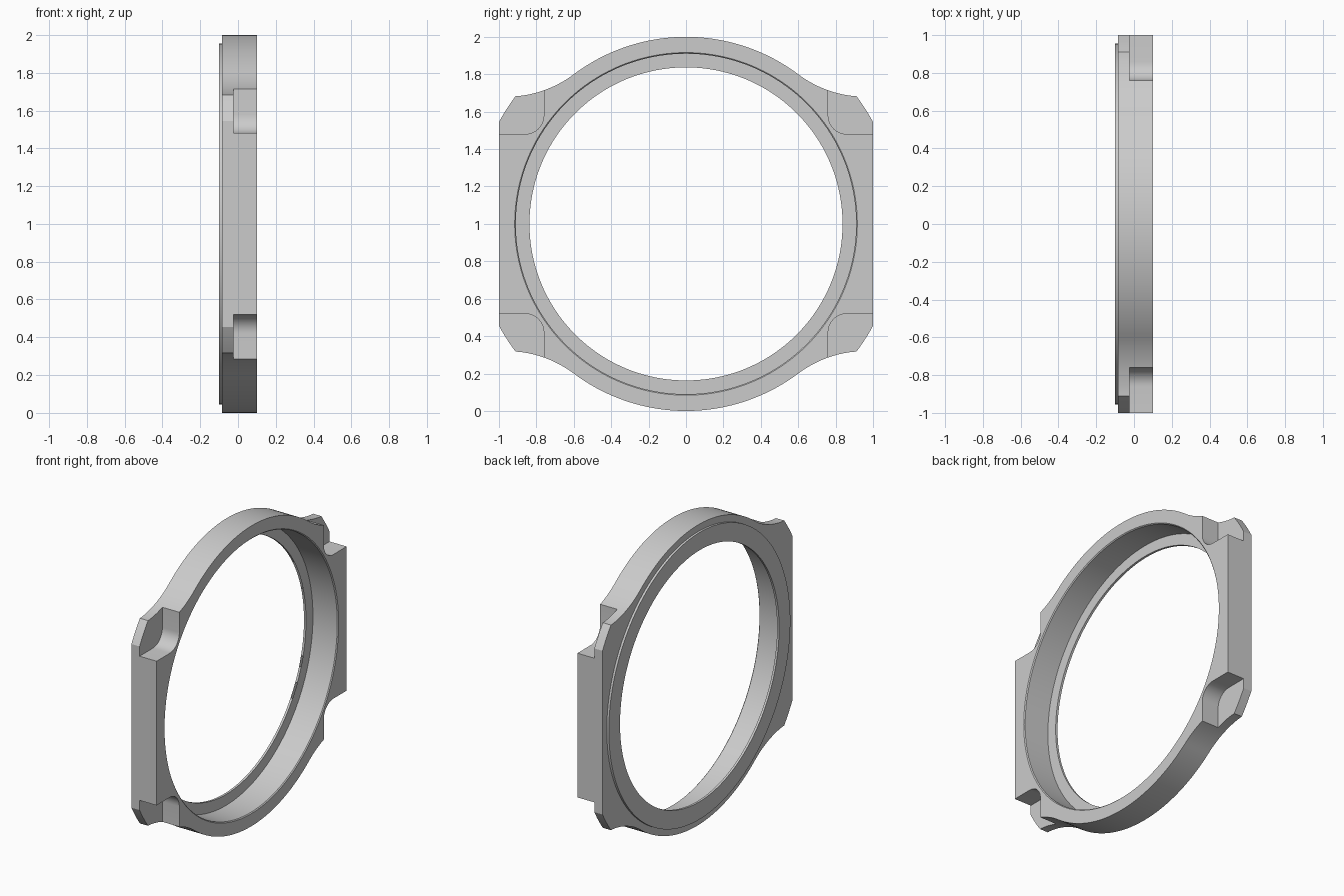
import bpy
import bmesh
from math import pi, cos, sin, atan2, radians, hypot

cube = bpy.data.objects.get("Cube")
if cube:
    bpy.data.objects.remove(cube, do_unlink=True)

CENTRE_Z = 1.0
BACK, LIP, FRONT = -0.085, -0.1, 0.1     # x positions of the plate and its lip

grey = bpy.data.materials.new("plain grey")
grey.use_nodes = True
grey.diffuse_color = (0.6, 0.6, 0.6, 1)
grey.node_tree.nodes["Principled BSDF"].inputs["Base Color"].default_value = (0.6, 0.6, 0.6, 1)


def finish(bm, name):
    bmesh.ops.recalc_face_normals(bm, faces=bm.faces)
    mesh = bpy.data.meshes.new(name)
    bm.to_mesh(mesh)
    bm.free()
    mesh.materials.append(grey)
    obj = bpy.data.objects.new(name, mesh)
    obj.location.z = CENTRE_Z
    bpy.context.collection.objects.link(obj)
    return obj


def extrude_outline(name, points, x0, x1):
    """Prism from a (y, z) outline, running along x."""
    bm = bmesh.new()
    face = bm.faces.new([bm.verts.new((x0, y, z)) for y, z in points])
    result = bmesh.ops.extrude_face_region(bm, geom=[face])
    verts = [v for v in result["geom"] if isinstance(v, bmesh.types.BMVert)]
    bmesh.ops.translate(bm, verts=verts, vec=(x1 - x0, 0, 0))
    return finish(bm, name)


def revolve(name, profile, steps=160):
    """Solid of revolution about x from an (x, radius) profile."""
    bm = bmesh.new()
    verts = [bm.verts.new((x, 0, r)) for x, r in profile]
    edges = [bm.edges.new(pair) for pair in zip(verts, verts[1:])]
    bmesh.ops.spin(bm, geom=verts + edges, cent=(0, 0, 0), axis=(1, 0, 0),
                   angle=2 * pi, steps=steps, use_merge=False)
    bmesh.ops.remove_doubles(bm, verts=bm.verts, dist=1e-5)
    return finish(bm, name)


def arc(cy, cz, r, a0, a1, n):
    return [(cy + r * cos(a0 + (a1 - a0) * i / n),
             cz + r * sin(a0 + (a1 - a0) * i / n)) for i in range(n + 1)]


def combine(target, tool, operation):
    mod = target.modifiers.new(operation.lower(), "BOOLEAN")
    mod.operation = operation
    mod.solver = "EXACT"
    mod.object = tool
    bpy.context.view_layer.objects.active = target
    bpy.ops.object.modifier_apply(modifier=mod.name)
    bpy.data.objects.remove(tool, do_unlink=True)


# Outline quarter: rounded ear, concave fillet, then the round rim
ear_r = hypot(1.0, 0.545)
ear = arc(0, 0, ear_r, atan2(0.545, 1.0), atan2(0.682, 0.91), 6)
fillet = arc(0.96, 1.28, 0.6, atan2(-0.598, -0.05), atan2(-0.8, -0.6), 16)
rim = arc(0, 0, 1.0, atan2(0.8, 0.6), pi / 2, 28)
quarter = ear + fillet[1:] + rim[1:]
half = quarter + [(-y, z) for y, z in reversed(quarter[:-1])]
outline = half + [(-y, -z) for y, z in half]
frame = extrude_outline("ring_frame", outline, BACK, FRONT)

# Thin raised lip on the back
lip = revolve("lip", [(LIP, 0), (LIP, 0.955), (-0.05, 0.955), (-0.05, 0)])
combine(frame, lip, "UNION")

# Stepped bore with a slight chamfer at the opening
bore = revolve("bore_cutter", [(-0.3, 0), (-0.3, 0.837), (BACK, 0.837), (BACK, 0.91),
                               (0.094, 0.91), (0.104, 0.92), (0.3, 0.92), (0.3, 0)])
combine(frame, bore, "DIFFERENCE")

# Rounded pocket in each corner
pocket = arc(0.86, 0.58, 0.1, pi, 1.5 * pi, 10) + [(1.4, 0.48), (1.4, 1.2), (0.76, 1.2)]
for sy in (1, -1):
    for sz in (1, -1):
        cutter = extrude_outline("pocket_cutter", [(sy * y, sz * z) for y, z in pocket],
                                 -0.025, 0.3)
        combine(frame, cutter, "DIFFERENCE")

# Smooth curved walls, keep the edges crisp
bpy.ops.object.select_all(action="DESELECT")
frame.select_set(True)
bpy.context.view_layer.objects.active = frame
bpy.ops.object.shade_smooth_by_angle(angle=radians(20))
